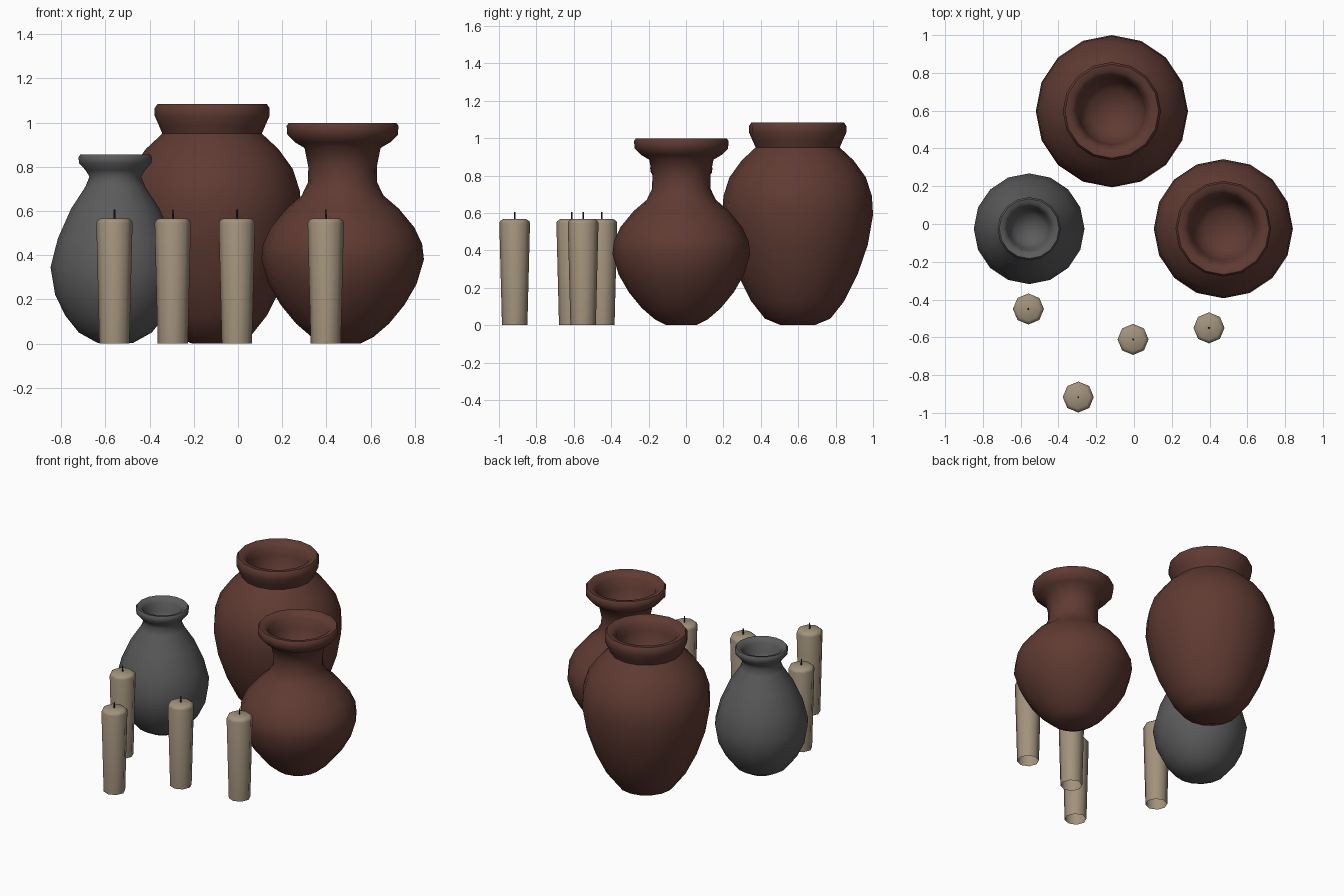
import bpy, bmesh, math


def material(name, rgb):
    m = bpy.data.materials.new(name)
    m.diffuse_color = (*rgb, 1)
    return m


BROWN = material("brown clay", (0.115, 0.043, 0.032))
GREY = material("grey clay", (0.105, 0.105, 0.108))
WAX = material("tan wax", (0.36, 0.29, 0.2))
WICK = material("dark wick", (0.03, 0.03, 0.03))


def lathe(name, profile, sides, loc, mat):
    """Turn a (radius, height) profile around z; radius 0 closes to a point."""
    bm = bmesh.new()
    rings = []
    for r, z in profile:
        if r == 0:
            rings.append([bm.verts.new((0, 0, z))] * sides)
        else:
            rings.append([bm.verts.new((r * math.cos(2 * math.pi * i / sides),
                                        r * math.sin(2 * math.pi * i / sides), z))
                          for i in range(sides)])
    for a, b in zip(rings, rings[1:]):
        for i in range(sides):
            j = (i + 1) % sides
            bm.faces.new(list(dict.fromkeys((a[i], a[j], b[j], b[i]))))
    me = bpy.data.meshes.new(name)
    bm.to_mesh(me)
    bm.free()
    me.materials.append(mat)
    ob = bpy.data.objects.new(name, me)
    ob.location = (*loc, 0)
    bpy.context.collection.objects.link(ob)
    bpy.ops.object.select_all(action='DESELECT')
    ob.select_set(True)
    bpy.context.view_layer.objects.active = ob
    bpy.ops.object.shade_smooth_by_angle(angle=math.radians(60))
    return ob


# Tall jar: outside, rim, then the shallow bowl inside the mouth
lathe("tall_vase", [
    (0, 0), (0.09, 0.0), (0.175, 0.035), (0.25, 0.13), (0.32, 0.27),
    (0.375, 0.43), (0.403, 0.59), (0.397, 0.69), (0.365, 0.79), (0.30, 0.88),
    (0.225, 0.95), (0.24, 0.985), (0.26, 1.03), (0.26, 1.065), (0.248, 1.083),
    (0.215, 1.08), (0.19, 1.05), (0.178, 1.0), (0.168, 0.93), (0.12, 0.87),
    (0, 0.84)], 16, (-0.117, 0.597), BROWN)

# Round-bellied jar with a long neck
lathe("round_vase", [
    (0, 0), (0.08, 0.0), (0.14, 0.03), (0.21, 0.09), (0.28, 0.175),
    (0.335, 0.27), (0.368, 0.38), (0.36, 0.45), (0.325, 0.525), (0.255, 0.61),
    (0.185, 0.67), (0.156, 0.73), (0.155, 0.80), (0.172, 0.885), (0.215, 0.91),
    (0.25, 0.945), (0.253, 0.985), (0.243, 0.998), (0.21, 0.993),
    (0.185, 0.965), (0.168, 0.9), (0.147, 0.83), (0.1, 0.79), (0, 0.77)],
    16, (0.473, -0.025), BROWN)

# Small grey jar
lathe("grey_vase", [
    (0, 0), (0.08, 0.003), (0.165, 0.05), (0.225, 0.125), (0.272, 0.22),
    (0.293, 0.345), (0.26, 0.475), (0.2, 0.61), (0.135, 0.71), (0.117, 0.755),
    (0.135, 0.785), (0.163, 0.815), (0.167, 0.842), (0.158, 0.855),
    (0.135, 0.85), (0.118, 0.825), (0.107, 0.77), (0.08, 0.71), (0, 0.69)],
    16, (-0.555, -0.025), GREY)

# Four candles, widening upward, open underneath, each with a thin wick
spots = [(-0.559, -0.45), (-0.295, -0.916), (-0.005, -0.611), (0.397, -0.55)]
for n, p in enumerate(spots, 1):
    lathe(f"candle_{n}", [(0.068, 0), (0.082, 0.545), (0.078, 0.556),
                          (0.062, 0.567), (0, 0.567)], 8, p, WAX)
    lathe(f"wick_{n}", [(0.005, 0.56), (0.004, 0.606), (0, 0.606)], 5, p, WICK)
